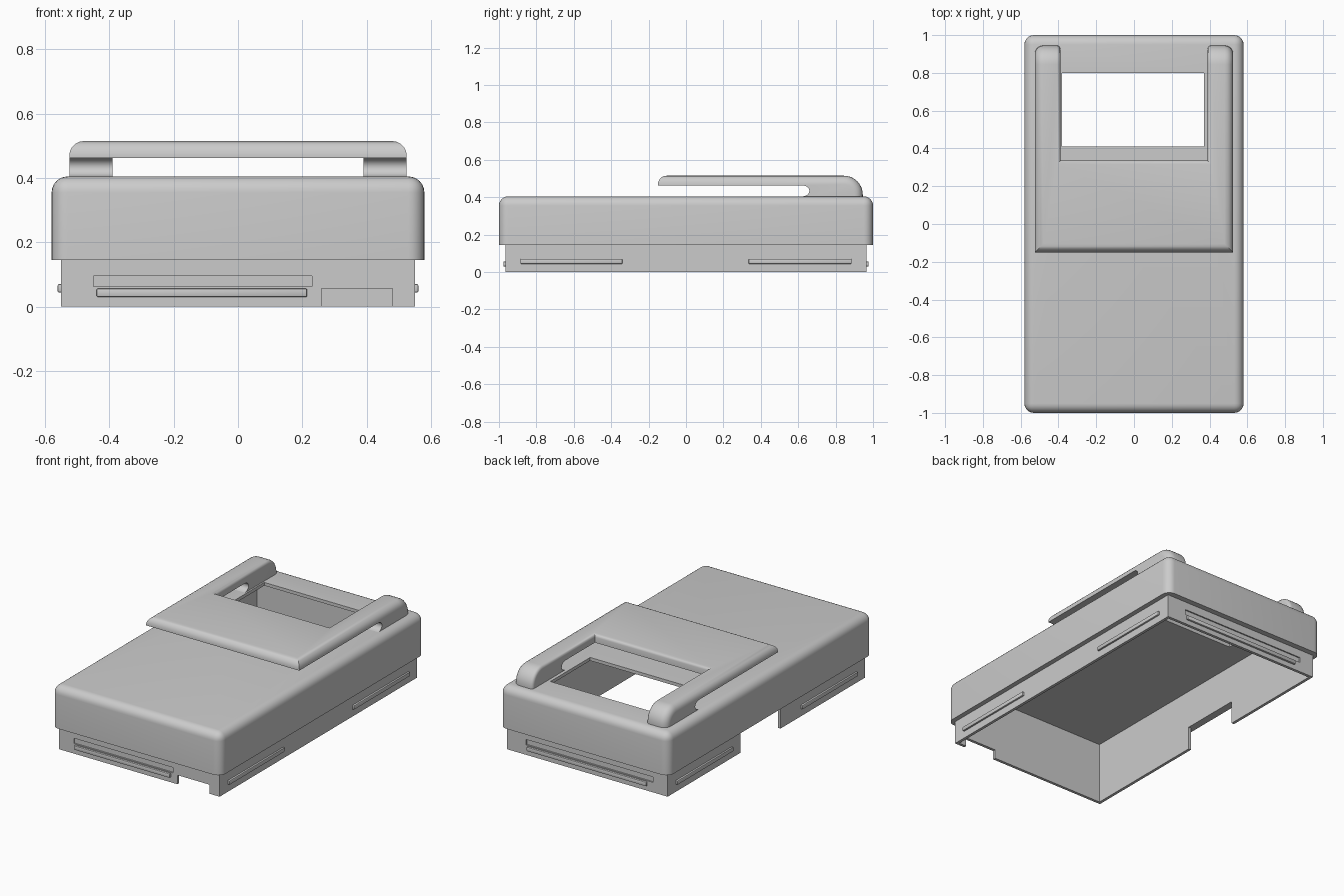
import bpy, bmesh, math

cube = bpy.data.objects.get("Cube")
if cube:
    bpy.data.objects.remove(cube, do_unlink=True)

grey = bpy.data.materials.new("plain_grey")
grey.use_nodes = True
GREY = (0.6, 0.6, 0.6, 1)
grey.diffuse_color = GREY
grey.node_tree.nodes["Principled BSDF"].inputs["Base Color"].default_value = GREY


def make(name, bm):
    bmesh.ops.recalc_face_normals(bm, faces=bm.faces[:])
    mesh = bpy.data.meshes.new(name)
    bm.to_mesh(mesh)
    bm.free()
    mesh.materials.append(grey)
    ob = bpy.data.objects.new(name, mesh)
    bpy.context.collection.objects.link(ob)
    return ob


def box_mesh(x, y, z):
    """Box from (min, max) pairs."""
    bm = bmesh.new()
    bmesh.ops.create_cube(bm, size=1)
    for v in bm.verts:
        v.co = [r[0] if c < 0 else r[1] for c, r in zip(v.co, (x, y, z))]
    return bm


def round_edges(bm, test, radius, segments):
    edges = [e for e in bm.edges if test(*(v.co for v in e.verts))]
    bmesh.ops.bevel(bm, geom=edges, offset=radius, segments=segments,
                    profile=0.5, affect='EDGES', clamp_overlap=True)


def activate(ob):
    bpy.ops.object.select_all(action='DESELECT')
    ob.select_set(True)
    bpy.context.view_layer.objects.active = ob


def cut(ob, x, y, z):
    cutter = make("cutter", box_mesh(x, y, z))
    cutter.hide_render = True
    mod = ob.modifiers.new("cut", 'BOOLEAN')
    mod.operation, mod.solver, mod.object = 'DIFFERENCE', 'EXACT', cutter
    activate(ob)
    bpy.ops.object.modifier_apply(modifier=mod.name)
    bpy.data.objects.remove(cutter, do_unlink=True)


def smooth(ob):
    activate(ob)
    bpy.ops.object.shade_smooth_by_angle(angle=math.radians(35))


def near(a, b):
    return abs(a - b) < 0.002


CAVITY = ((-0.532, 0.532), (-0.947, 0.947), (-0.1, 0.385))
RIM = 0.145     # underside of the upper shell
TOP = 0.405     # top of the upper shell

# Upper shell: rounded top and corners, hollow, with a rear window
bm = box_mesh((-0.58, 0.58), (-1, 1), (RIM, TOP))
round_edges(bm, lambda a, b: a.z + b.z > RIM * 2 + 0.01, 0.05, 6)
shell = make("upper_shell", bm)
cut(shell, *CAVITY)
cut(shell, (-0.38, 0.37), (0.41, 0.80), (0.3, 0.5))
smooth(shell)

# Lower skirt: thin wall with notches and shallow slots
skirt = make("lower_skirt", box_mesh((-0.55, 0.55), (-0.965, 0.965), (0, RIM)))
cut(skirt, CAVITY[0], CAVITY[1], (-0.1, 0.3))
cut(skirt, (0.26, 0.48), (-1.1, -0.9), (-0.1, 0.056))
cut(skirt, (-0.7, -0.5), (-0.14, 0.25), (-0.1, 0.3))
cut(skirt, (-0.45, 0.23), (-1.1, -0.957), (0.062, 0.095))
cut(skirt, (-0.45, 0.42), (0.957, 1.1), (0.062, 0.095))


# Latch rails on all four sides
def rail(name, x, y, z):
    bm = box_mesh(x, y, z)
    round_edges(bm, lambda a, b: True, 0.004, 2)
    smooth(make(name, bm))


rail("front_rail", (-0.44, 0.215), (-0.977, -0.96), (0.03, 0.056))
rail("back_rail", (-0.41, 0.41), (0.96, 0.977), (0.03, 0.056))
for side, word in ((-1, "right"), (1, "left")):
    xs = sorted((side * 0.545, side * 0.561))
    rail(word + "_front_rail", xs, (-0.885, -0.34), (0.044, 0.07))
    rail(word + "_back_rail", xs, (0.335, 0.885), (0.044, 0.07))

# Clip: flat plate on two arms that curve down into the shell
CLIP, UNDER, HALF, INNER = 0.515, 0.463, 0.525, 0.39
FRONT, OPEN, REAR = -0.15, 0.335, 0.945
R = 0.1
profile = [(FRONT, UNDER)]
for i in range(9):                      # hollow under each arm
    a = math.pi * (0.5 - i / 8)
    profile.append((0.625 + 0.035 * math.cos(a), 0.434 + 0.029 * math.sin(a)))
profile += [(0.625, TOP - 0.01), (REAR, TOP - 0.01)]
for i in range(9):                      # rounded rear
    a = math.pi / 2 * i / 8
    profile.append((REAR - R + R * math.cos(a), CLIP - R + R * math.sin(a)))
profile.append((FRONT, CLIP))

bm = bmesh.new()
face = bm.faces.new([bm.verts.new((-HALF, y, z)) for y, z in profile])
ext = bmesh.ops.extrude_face_region(bm, geom=[face])
bmesh.ops.translate(bm, vec=(2 * HALF, 0, 0),
                    verts=[g for g in ext["geom"] if isinstance(g, bmesh.types.BMVert)])
clip = make("clip", bm)
cut(clip, (-INNER, INNER), (OPEN, 1.2), (0.3, 0.6))


def upper(a, b):
    m = (a + b) / 2
    return m.z > CLIP - 0.001 or (m.y > REAR - R and m.z > TOP)


def outer_edge(a, b):
    along = near(abs(a.x), HALF) and near(a.x, b.x)
    return upper(a, b) and (along or (near(a.y, FRONT) and near(b.y, FRONT)))


def inner_edge(a, b):
    along = near(abs(a.x), INNER) and near(a.x, b.x) and max(a.y, b.y) > OPEN + 0.01
    return upper(a, b) and (along or (near(a.y, OPEN) and near(b.y, OPEN)))


bm = bmesh.new()
bm.from_mesh(clip.data)
round_edges(bm, outer_edge, 0.045, 5)
round_edges(bm, inner_edge, 0.018, 3)
bm.to_mesh(clip.data)
bm.free()
smooth(clip)
